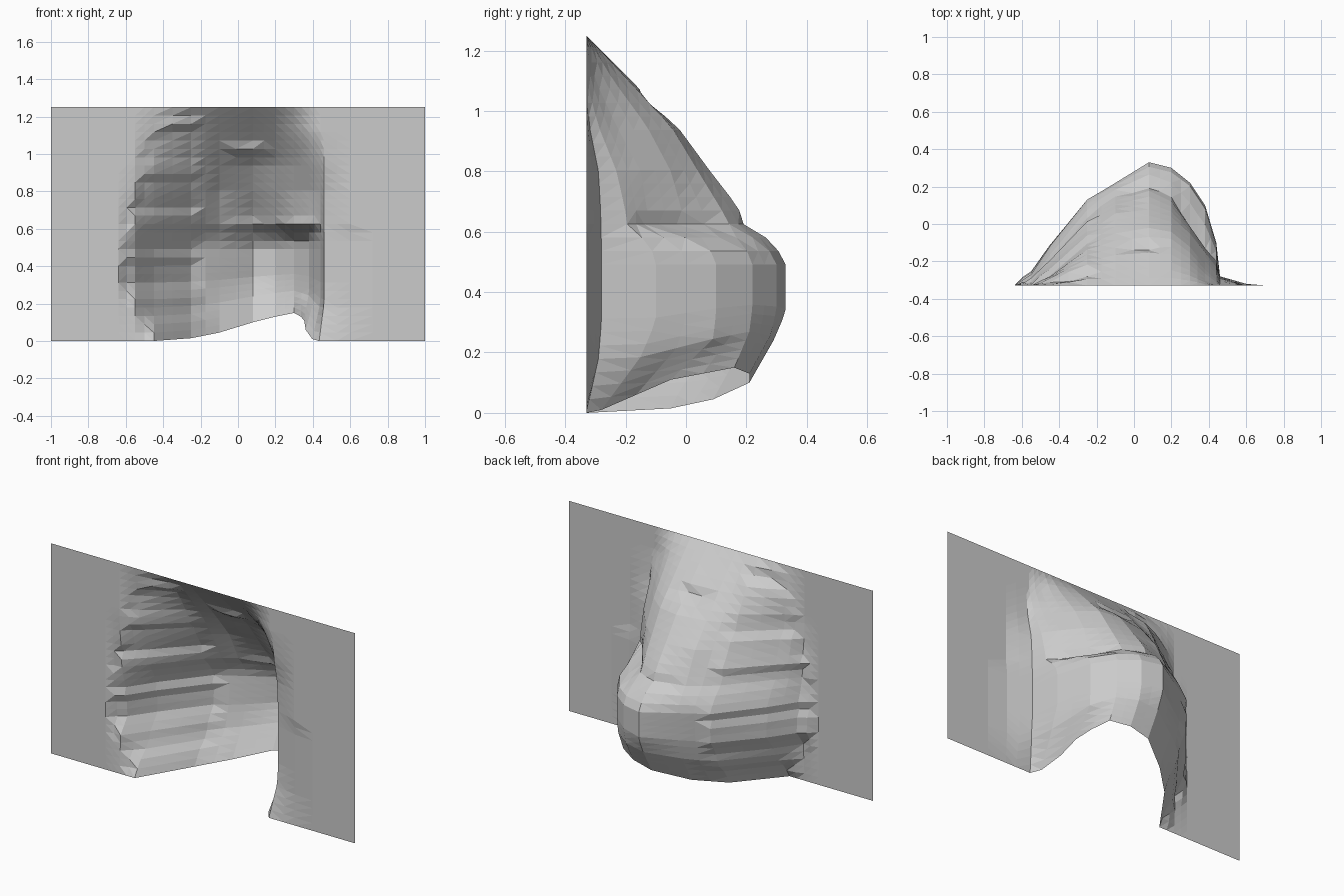
import bpy, bmesh, math, random

if "Cube" in bpy.data.objects:
    bpy.data.objects.remove(bpy.data.objects["Cube"])
random.seed(4)

# Control net: depth (y) across x, for a few heights
XS = [-.64, -.55, -.45, -.25, -.1, .08, .2, .3, .38, .44, .46, .6]
RIM = [0, 0, 0, .015, .045, .1, .13, .15, .11, .01, 0, 0]   # lifted lower edge
ROWS = [
    (0.0,  [-.33, -.33, -.33, -.05, .09, .21, .21, .16, -.05, -.28, -.33, -.33]),
    (0.18, [-.33, -.32, -.18, .08, .18, .29, .28, .21, .09, -.15, -.29, -.32]),
    (0.3,  [-.33, -.27, -.13, .11, .21, .33, .30, .22, .10, -.10, -.28, -.32]),
    (0.5,  [-.33, -.27, -.12, .13, .22, .33, .30, .22, .10, -.10, -.28, -.32]),
    (0.56, [-.33, -.28, -.14, .11, .20, .29, .26, .19, .07, -.12, -.28, -.32]),
    (0.62, [-.33, -.29, -.18, .05, .15, .22, .15, .00, -.12, -.19, -.28, -.33]),
    (0.8,  [-.33, -.32, -.24, -.05, .06, .08, .04, -.05, -.15, -.23, -.29, -.33]),
    (0.95, [-.33, -.33, -.28, -.12, -.06, -.03, -.05, -.13, -.23, -.29, -.32, -.33]),
    (1.1,  [-.33, -.33, -.31, -.22, -.19, -.18, -.19, -.24, -.30, -.33, -.33, -.33]),
    (1.25, [-.33] * 12),
]
DENTS = [(.05, .63, .03), (.32, .61, .04), (.05, 1.02, .04)]


def lerp_table(t, keys, vals):
    if t <= keys[0]:
        return vals[0]
    for a, b, u, v in zip(keys, keys[1:], vals, vals[1:]):
        if t <= b:
            return u + (v - u) * (t - a) / (b - a)
    return vals[-1]


def depth(x, z):
    if x <= -.72 or x >= .72:
        return -.33
    y = lerp_table(z, [r[0] for r in ROWS], [lerp_table(x, XS, r[1]) for r in ROWS])
    for dx, dz, d in DENTS:
        y -= d * math.exp(-((x - dx) / .08) ** 2 - ((z - dz) / .03) ** 2)
    return max(y, -.33)


# Sheet columns: flat margins plus subdivided bump
cols = [-1, -.73]
for a, b in zip(XS, XS[1:]):
    cols += [a, (a + b) / 2] if b - a > .05 else [a]
cols += [XS[-1], .72, 1]
n = 28

bm = bmesh.new()
grid = []
for j in range(n + 1):
    z = 1.25 * j / n
    step = random.uniform(-.02, .02) if 0 < j < n else 0
    row = []
    for x in cols:
        y = depth(x, z)
        # ragged ridges on the left slope
        if -.6 < x < -.2 and y > -.31:
            y = max(y + step, -.33)
        lift = lerp_table(x, XS, RIM) * max(0, 1 - z / .45)
        # right wall tucks inwards near the floor
        tuck = .05 * math.exp(-((x - .42) / .05) ** 2) * max(0, 1 - z / .2)
        row.append(bm.verts.new((x - tuck, y, z + lift)))
    grid.append(row)
for lo, hi in zip(grid, grid[1:]):
    for i in range(len(cols) - 1):
        bm.faces.new((lo[i], lo[i + 1], hi[i + 1], hi[i]))
bmesh.ops.triangulate(bm, faces=bm.faces[:])

mesh = bpy.data.meshes.new("draped_sheet")
bm.to_mesh(mesh)
bm.free()
bpy.context.collection.objects.link(bpy.data.objects.new("draped_sheet", mesh))
